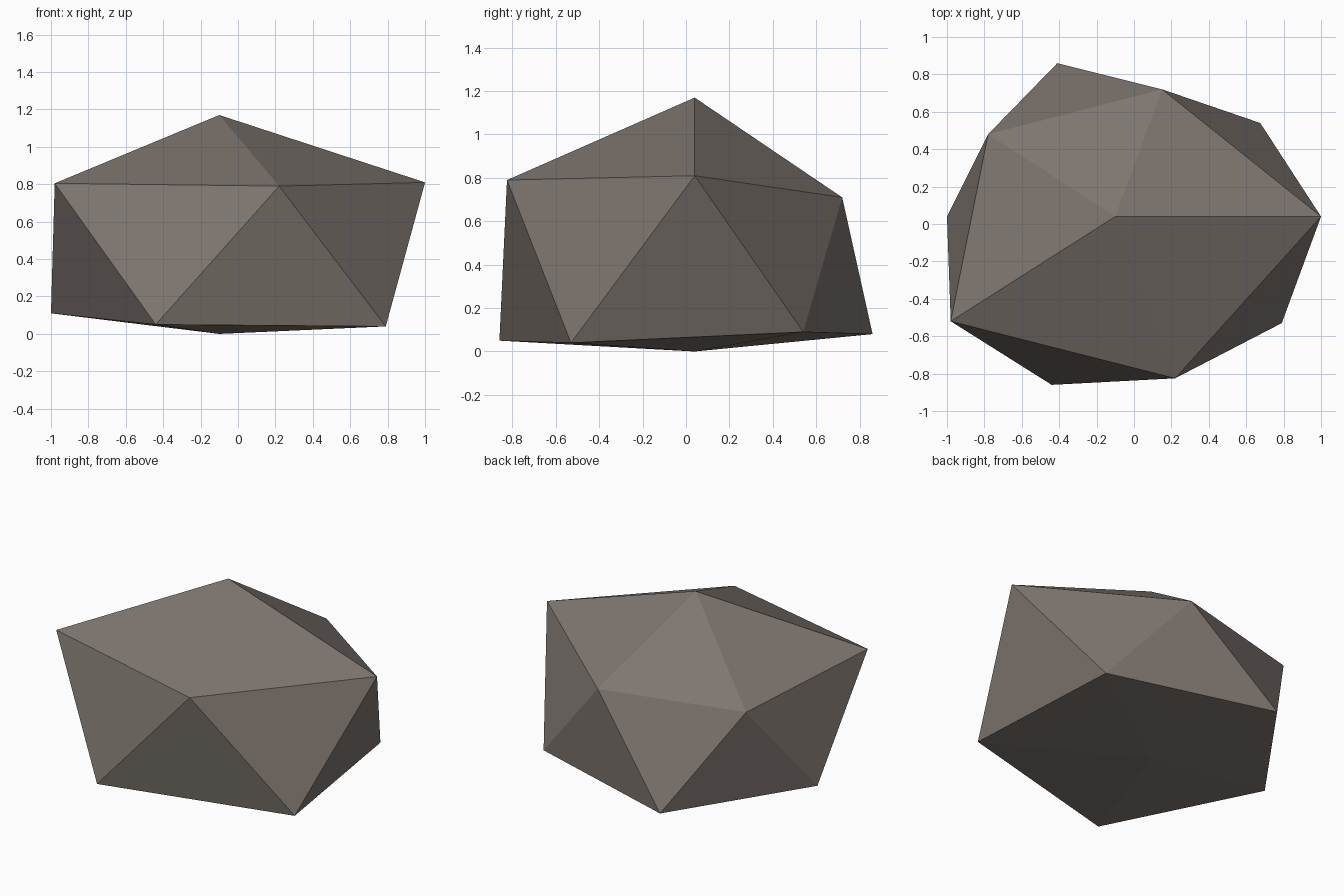
import bpy
import bmesh

if "Cube" in bpy.data.objects:
    bpy.data.objects.remove(bpy.data.objects["Cube"])

# Flat stone colour
stone = bpy.data.materials.new("warm grey stone")
stone.diffuse_color = (0.21, 0.18, 0.16, 1.0)
stone.use_nodes = True
stone.node_tree.nodes["Principled BSDF"].inputs["Base Color"].default_value = stone.diffuse_color

# Irregular twenty-sided boulder: two poles and two staggered rings of five
top = (-0.10, 0.04, 1.17)
upper = [(1.00, 0.04, 0.81), (0.15, 0.72, 0.71), (-0.78, 0.48, 0.71),
         (-0.98, -0.52, 0.805), (0.22, -0.825, 0.79)]
lower = [(0.675, 0.54, 0.09), (-0.41, 0.86, 0.08), (-1.00, 0.04, 0.11),
         (-0.44, -0.86, 0.05), (0.79, -0.53, 0.04)]
bottom = (-0.10, 0.04, 0.0)

bm = bmesh.new()
t = bm.verts.new(top)
b = bm.verts.new(bottom)
u = [bm.verts.new(p) for p in upper]
l = [bm.verts.new(p) for p in lower]

# Cap, zigzag sides and underside
for i in range(5):
    j = (i + 1) % 5
    bm.faces.new((t, u[i], u[j]))
    bm.faces.new((u[i], l[i], u[j]))
    bm.faces.new((l[i], l[j], u[j]))
    bm.faces.new((b, l[j], l[i]))
bmesh.ops.recalc_face_normals(bm, faces=bm.faces[:])

mesh = bpy.data.meshes.new("boulder")
bm.to_mesh(mesh)
bm.free()
mesh.materials.append(stone)
boulder = bpy.data.objects.new("boulder", mesh)
bpy.context.collection.objects.link(boulder)
